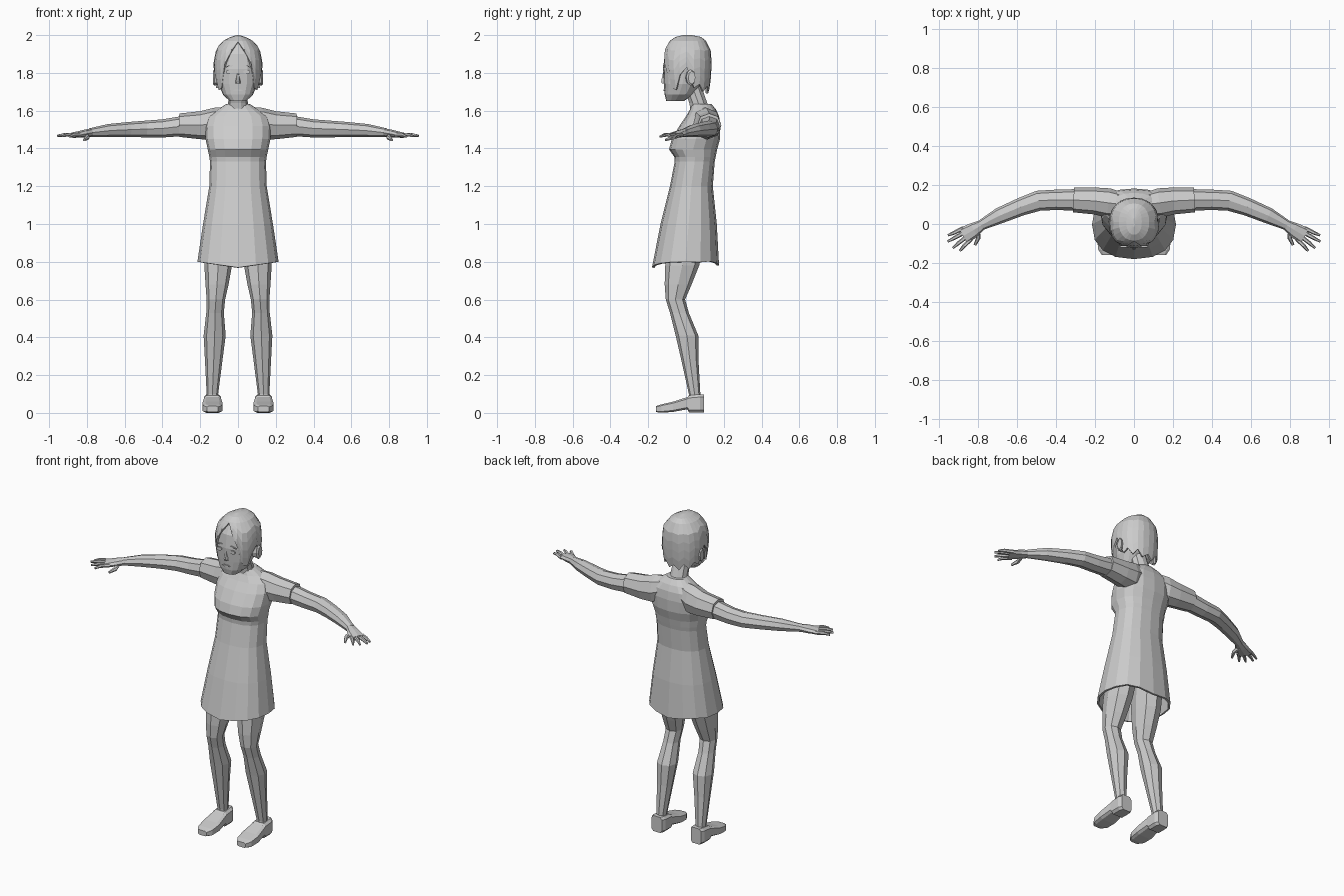
import bpy, bmesh, math
from mathutils import Vector as V

grey = bpy.data.materials.new("plain_grey")
grey.diffuse_color = (0.6, 0.6, 0.6, 1)


def finish(name, bm, thick=0):
    bmesh.ops.recalc_face_normals(bm, faces=bm.faces)
    me = bpy.data.meshes.new(name)
    bm.to_mesh(me)
    bm.free()
    me.materials.append(grey)
    ob = bpy.data.objects.new(name, me)
    bpy.context.collection.objects.link(ob)
    if thick:
        m = ob.modifiers.new("thickness", 'SOLIDIFY')
        m.thickness = thick
        m.offset = -1
    return ob


def spow(t, p):
    return math.copysign(abs(t) ** p, t) if abs(t) > 1e-6 else 0.0


def ring(c, u, v, n=8, p=1.0, off=0.0):
    """Superellipse ring around c with half axes u and v."""
    pts = []
    for i in range(n):
        a = 2 * math.pi * i / n + off
        pts.append(V(c) + V(u) * spow(math.cos(a), p) + V(v) * spow(math.sin(a), p))
    return pts


def loft(name, rings, caps=(True, True), thick=0):
    bm = bmesh.new()
    vs = [[bm.verts.new(q) for q in r] for r in rings]
    n = len(vs[0])
    for a, b in zip(vs, vs[1:]):
        for i in range(n):
            j = (i + 1) % n
            bm.faces.new((a[i], a[j], b[j], b[i]))
    if caps[0]:
        bm.faces.new(vs[0])
    if caps[1]:
        bm.faces.new(vs[-1])
    return finish(name, bm, thick)


def level(z, x0, x1, yf, yb, n=16, p=1.0):
    """Horizontal ring filling the given x and y extents."""
    return ring(((x0 + x1) / 2, (yf + yb) / 2, z), ((x1 - x0) / 2, 0, 0),
                (0, (yb - yf) / 2, 0), n, p)


def limb(name, s, pts, n=8, p=0.9):
    """Tube along points (x, y, z, side radius, height radius)."""
    rings = []
    for i, (x, y, z, rh, rv) in enumerate(pts):
        a, b = pts[max(i - 1, 0)], pts[min(i + 1, len(pts) - 1)]
        t = V((s * (b[0] - a[0]), b[1] - a[1], 0)).normalized()
        rings.append(ring((s * x, y, z), V((-t.y, t.x, 0)) * rh, (0, 0, rv), n, p))
    return loft(name, rings)


# Dress body, open at the hem
dress = [(0.785, .215, -.18, .175), (1.0, .185, -.135, .163), (1.2, .152, -.085, .142),
         (1.33, .148, -.06, .152), (1.355, .152, -.062, .157), (1.395, .16, -.09, .165),
         (1.45, .172, -.075, .18), (1.52, .175, -.035, .182), (1.57, .16, .0, .175),
         (1.605, .11, .02, .16), (1.635, .062, .03, .135)]
rings = [level(z, -w, w, f, b, 16, .85) for z, w, f, b in dress]
for q in rings[0]:
    q.z = 0.77 + 0.03 * abs(q.x) / .215 + (0.01 if q.y > 0.1 else 0)
loft("dress", rings, (False, True), 0.012)

# Neck
loft("neck", [level(z, -w, w, f, b, 10) for z, w, f, b in
              [(1.58, .065, .025, .14), (1.64, .052, .015, .115), (1.74, .047, -.02, .08)]])

# Head
head = [(1.652, .045, -.105, -.01), (1.685, .08, -.113, .04), (1.74, .1, -.117, .08),
        (1.82, .108, -.122, .11), (1.9, .103, -.112, .115), (1.95, .08, -.085, .1),
        (1.98, .04, -.04, .06)]
loft("head", [level(z, -w, w, f, b, 16, .8) for z, w, f, b in head])

# Hair: columns hanging from the crown to a hairline that varies by angle
profile = [(1.68, .112, -.1, .118), (1.75, .124, -.115, .13), (1.85, .13, -.13, .136),
           (1.93, .115, -.113, .13), (1.97, .078, -.085, .105), (1.99, .04, -.055, .08),
           (2.0, .006, -.015, .03)]
hairline = [1.965, 1.915, 1.85, 1.72, 1.71, 1.79, 1.83, 1.72, 1.74, 1.70, 1.73, 1.69, 1.715]


def hair_point(a, z):
    for lo, hi in zip(profile, profile[1:]):
        if z <= hi[0]:
            break
    t = (z - lo[0]) / (hi[0] - lo[0])
    w, f, b = [lo[k] + (hi[k] - lo[k]) * t for k in (1, 2, 3)]
    return (w * spow(math.sin(a), .9), (f + b) / 2 - (b - f) / 2 * spow(math.cos(a), .9), z)


bm = bmesh.new()
columns = []
for i in range(24):
    a = 2 * math.pi * i / 24
    low = hairline[min(i, 24 - i)]
    zs = [2.0, 1.99, 1.97] + [1.97 + (low - 1.97) * k / 5 for k in range(1, 6)]
    columns.append([bm.verts.new(hair_point(a, z)) for z in zs])
for i in range(24):
    c, d = columns[i], columns[(i + 1) % 24]
    for k in range(7):
        bm.faces.new((c[k], d[k], d[k + 1], c[k + 1]))
bm.faces.new([c[0] for c in columns])
finish("hair", bm, 0.012)

# Nose
loft("nose", [level(1.745, -.014, .014, -.13, -.10, 6), level(1.755, -.013, .013, -.134, -.10, 6),
              level(1.80, -.006, .006, -.123, -.10, 6)])
# Mouth
loft("mouth", [ring((0, y, 1.708), (.026, 0, 0), (0, 0, .006), 6) for y in (-.119, -.111)])

for s, side in ((1, "left"), (-1, "right")):
    # Eyes, brows and ears
    loft(side + "_eye", [ring((s * .046, y, 1.805), (.019, 0, 0), (0, 0, .011), 8)
                         for y in (-.1225, -.1145)])
    loft(side + "_brow", [ring((s * .048, y, 1.835), (.024, 0, -s * .004), (0, 0, .004), 6)
                          for y in (-.121, -.113)])
    loft(side + "_ear", [ring((s * x, .025 + d, 1.775), (0, .024 * k, 0), (0, 0, .043 * k), 8)
                         for x, d, k in ((.095, -.01, .8), (.125, 0, 1), (.133, .006, .8))])

    # Sleeve and arm
    limb(side + "_sleeve", s, [(.06, .10, 1.55, .06, .07), (.13, .108, 1.53, .075, .085),
                               (.2, .118, 1.523, .069, .074), (.31, .123, 1.523, .063, .062)])
    limb(side + "_arm", s, [(.28, .123, 1.52, .056, .054), (.4, .124, 1.506, .052, .048),
                            (.49, .119, 1.503, .052, .044), (.58, .088, 1.5, .046, .04),
                            (.69, .042, 1.495, .041, .034), (.785, -.007, 1.484, .026, .023)])
    # Hand
    limb(side + "_palm", s, [(.775, -.002, 1.485, .025, .022), (.82, -.03, 1.478, .038, .02),
                             (.875, -.062, 1.47, .046, .014)])
    for k, (bx, by, tx, ty, tz) in enumerate([(.89, -.032, .953, -.058, 1.465),
                                              (.878, -.05, .955, -.09, 1.468),
                                              (.866, -.07, .928, -.123, 1.466),
                                              (.85, -.088, .892, -.138, 1.462)]):
        limb(f"{side}_finger_{k + 1}", s, [(bx - .015, by + .01, 1.471, .011, .011),
                                           ((bx + tx) / 2, (by + ty) / 2, 1.472, .01, .01),
                                           (tx, ty, tz, .006, .006)], 6)
    limb(side + "_thumb", s, [(.805, -.03, 1.472, .015, .014), (.797, -.07, 1.458, .012, .012),
                              (.815, -.108, 1.445, .007, .007)], 6)

    # Leg
    leg = [(.96, .01, .17, -.09, .11), (.78, .032, .178, -.11, .07), (.68, .05, .172, -.113, .03),
           (.6, .068, .166, -.107, -.005), (.53, .075, .168, -.085, .015),
           (.41, .065, .182, -.055, .065), (.28, .082, .175, -.025, .066),
           (.1, .105, .166, .015, .076), (.05, .105, .166, .015, .076)]
    loft(side + "_leg", [level(z, *sorted((s * i, s * o)), f, b, 8, .9)
                         for z, i, o, f, b in leg])

    # Shoe with a raised heel
    shoe = [(.096, .036, 0, .1), (.075, .047, 0, .1), (.016, .047, 0, .094),
            (.008, .047, .018, .085), (-.07, .056, .004, .06), (-.13, .05, 0, .046),
            (-.16, .03, .004, .036)]
    loft(side + "_shoe", [ring((s * .135, y, (a + b) / 2), (w, 0, 0), (0, 0, (b - a) / 2),
                               8, .4, math.pi / 8) for y, w, a, b in shoe])
